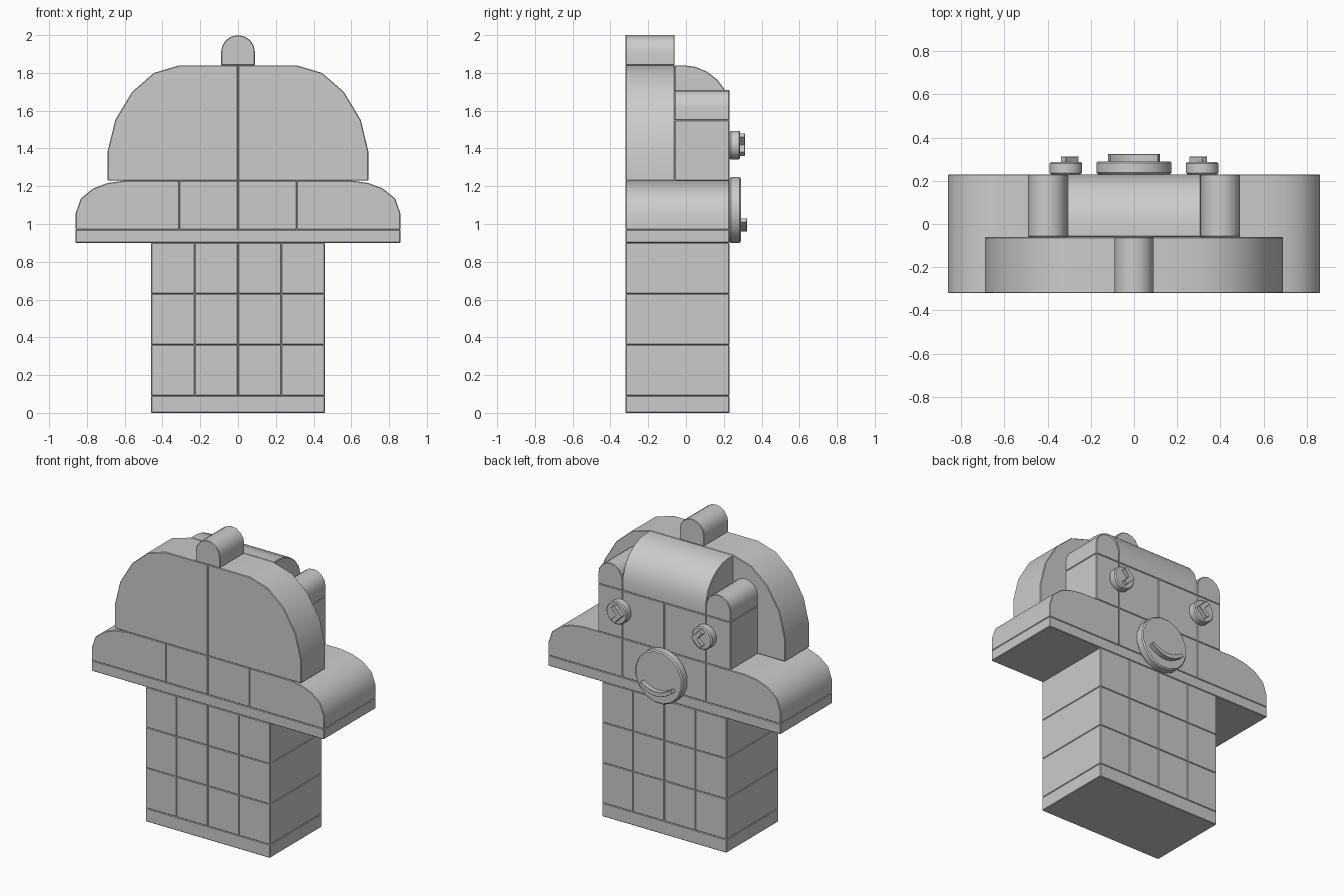
import bpy, bmesh, math

if "Cube" in bpy.data.objects:
    bpy.data.objects.remove(bpy.data.objects["Cube"])

BACK, FRONT, MID = 0.23, -0.32, -0.06


def prism(name, pts, axis, lo, hi, bevel=0.004):
    """Extrude an outline (x,z along y, or y,z along x) and soften its hard edges."""
    bm = bmesh.new()
    at = (lambda p, d: (p[0], d, p[1])) if axis == 'y' else (lambda p, d: (d, p[0], p[1]))
    a = [bm.verts.new(at(p, lo)) for p in pts]
    b = [bm.verts.new(at(p, hi)) for p in pts]
    n = len(pts)
    bm.faces.new(a)
    bm.faces.new(b[::-1])
    for i in range(n):
        bm.faces.new((a[i], b[i], b[(i + 1) % n], a[(i + 1) % n]))
    bmesh.ops.recalc_face_normals(bm, faces=bm.faces)
    hard = [e for e in bm.edges if e.calc_face_angle(0) > math.radians(40)]
    if bevel:
        bmesh.ops.bevel(bm, geom=hard, offset=bevel, segments=1, profile=0.5,
                        affect='EDGES', clamp_overlap=True)
    me = bpy.data.meshes.new(name)
    bm.to_mesh(me)
    bm.free()
    ob = bpy.data.objects.new(name, me)
    bpy.context.collection.objects.link(ob)
    bpy.ops.object.select_all(action='DESELECT')
    ob.select_set(True)
    bpy.context.view_layer.objects.active = ob
    bpy.ops.object.shade_smooth_by_angle(angle=math.radians(35))
    return ob


def block(name, x0, x1, z0, z1, y0=FRONT, y1=BACK):
    return prism(name, [(x0, z0), (x1, z0), (x1, z1), (x0, z1)], 'y', y0, y1)


def arch(cx, r, z0, ztop):
    """Upright outline with a half-round top."""
    arc = [(cx + r * math.cos(math.pi * i / 8), ztop - r + r * math.sin(math.pi * i / 8))
           for i in range(9)]
    return [(cx - r, z0), (cx + r, z0)] + arc


def disc(cx, cz, r, n=16):
    return [(cx + r * math.cos(2 * math.pi * (i + .5) / n),
             cz + r * math.sin(2 * math.pi * (i + .5) / n)) for i in range(n)]


def flip(pts, s):
    return [(s * x, z) for x, z in pts]


# Stem: base plate and three rows of bricks
block("base_plate", -0.46, 0.46, 0, 0.09)
for row in range(3):
    for col in range(4):
        x, z = -0.46 + 0.23 * col, 0.09 + 0.27 * row
        block("stem_brick", x, x + 0.23, z, z + 0.27)

# Brim plate
block("brim_plate", -0.86, 0.86, 0.90, 0.97)

brim_end = [(0.31, 0.97), (0.86, 0.97), (0.86, 1.055), (0.832, 1.135), (0.767, 1.188),
            (0.69, 1.217), (0.60, 1.23), (0.31, 1.23)]
dome = [(0, 1.23), (0.69, 1.23), (0.69, 1.385), (0.65, 1.55), (0.56, 1.70),
        (0.445, 1.80), (0.31, 1.84), (0, 1.84)]
chevron = [(0.255, 1.42), (0.315, 1.48), (0.338, 1.46), (0.298, 1.42),
           (0.338, 1.38), (0.315, 1.36)]

for s in (-1, 1):
    # Brim and dome halves
    prism("brim_curved_end", flip(brim_end, s), 'y', FRONT, BACK)
    block("brim_brick", min(0, s * 0.31), max(0, s * 0.31), 0.97, 1.23)
    prism("dome_half", flip(dome, s), 'y', FRONT, MID)
    # Face bricks and rounded side posts
    block("face_brick", min(0, s * 0.31), max(0, s * 0.31), 1.23, 1.55, MID)
    block("side_post", min(s * 0.31, s * 0.49), max(s * 0.31, s * 0.49), 1.23, 1.55, MID)
    prism("side_post_cap", arch(s * 0.40, 0.09, 1.55, 1.71), 'y', MID, BACK)
    # Eyes with inward-pointing chevrons
    prism("eye_disc", disc(s * 0.315, 1.418, 0.077), 'y', BACK, 0.287, 0.007)
    prism("eye_chevron", flip(chevron, s), 'y', 0.28, 0.313, 0.002)

# Curved forehead
forehead = [(MID, 1.55), (0.23, 1.55), (0.23, 1.63), (0.206, 1.71), (0.165, 1.765),
            (0.11, 1.807), (0.05, 1.832), (-0.01, 1.84), (MID, 1.84)]
prism("forehead", forehead, 'x', -0.31, 0.31)

# Top knob
prism("top_knob", arch(0, 0.09, 1.84, 2.0), 'y', FRONT, MID)

# Nose disc with smile
prism("mouth_disc", disc(0, 1.073, 0.178), 'y', BACK, 0.29, 0.008)
t = [i / 5 for i in range(-5, 6)]
smile = [(0.122 * u, 0.96 + 0.05 * u * u) for u in t]
smile += [(0.11 * u, 0.99 + 0.04 * u * u) for u in reversed(t)]
prism("smile", smile, 'y', 0.28, 0.323, 0.002)
